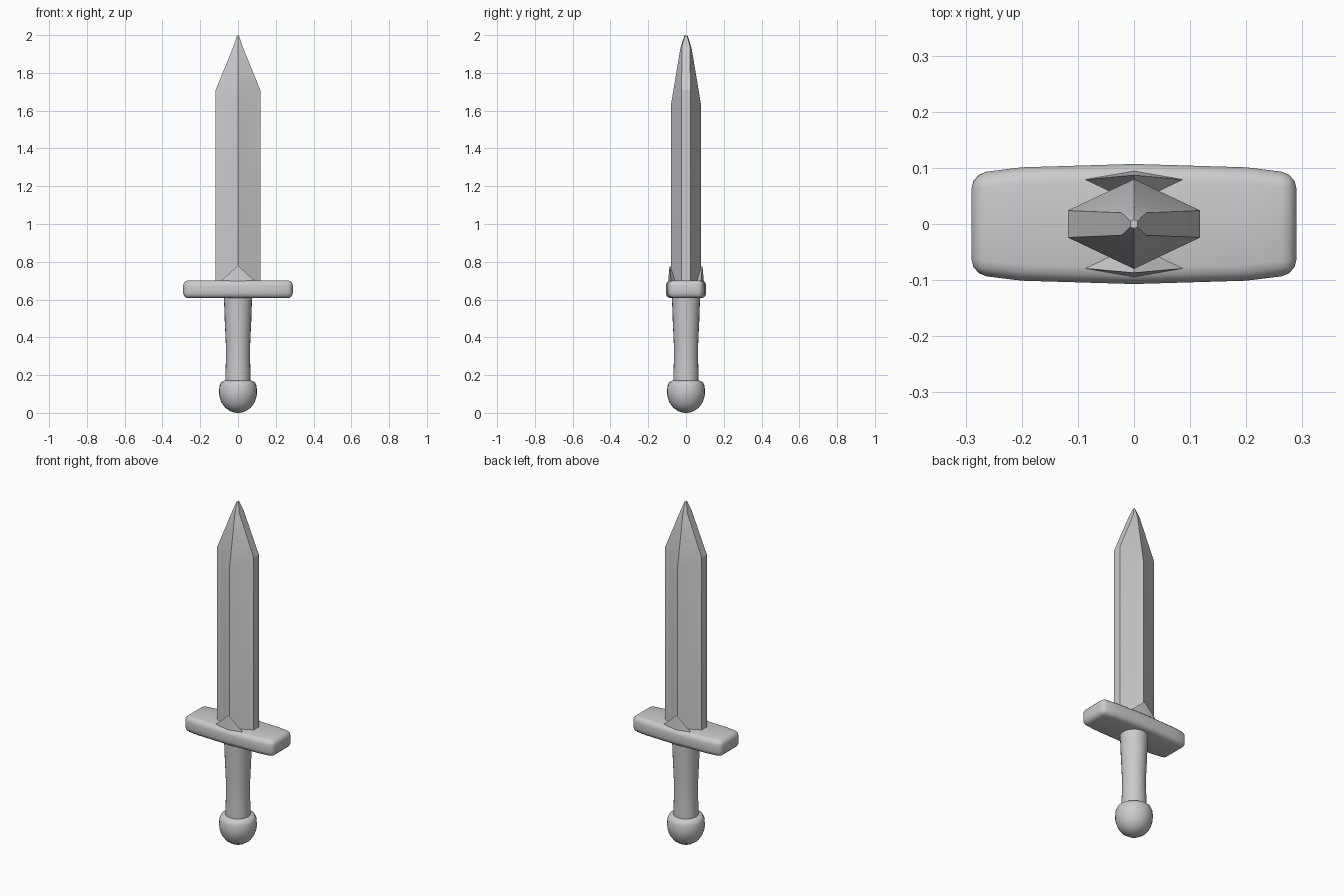
import bpy, bmesh, math
from mathutils import Vector

cube = bpy.data.objects.get("Cube")
if cube:
    bpy.data.objects.remove(cube, do_unlink=True)

GREY = (0.6, 0.6, 0.6, 1)
steel = bpy.data.materials.new("plain grey")
steel.use_nodes = True
steel.diffuse_color = GREY
steel.node_tree.nodes["Principled BSDF"].inputs["Base Color"].default_value = GREY


def finish(name, bm, angle=30, bevel=0, segments=2):
    bmesh.ops.recalc_face_normals(bm, faces=bm.faces)
    mesh = bpy.data.meshes.new(name)
    bm.to_mesh(mesh)
    bm.free()
    mesh.materials.append(steel)
    ob = bpy.data.objects.new(name, mesh)
    bpy.context.collection.objects.link(ob)
    bpy.ops.object.select_all(action='DESELECT')
    ob.select_set(True)
    bpy.context.view_layer.objects.active = ob
    if bevel:
        mod = ob.modifiers.new("soft edges", 'BEVEL')
        mod.width, mod.segments = bevel, segments
        mod.limit_method = 'ANGLE'
        bpy.ops.object.modifier_apply(modifier=mod.name)
    bpy.ops.object.shade_smooth_by_angle(angle=math.radians(angle))
    return ob


def loft(bm, rings):
    loops = [[bm.verts.new(p) for p in ring] for ring in rings]
    n = len(loops[0])
    for a, b in zip(loops, loops[1:]):
        for i in range(n):
            j = (i + 1) % n
            bm.faces.new((a[i], a[j], b[j], b[i]))
    bm.faces.new(loops[0][::-1])
    bm.faces.new(loops[-1])


def lathe(name, profile, angle, sides=24):
    bm = bmesh.new()
    rings = []
    for r, z in profile:
        turn = [math.tau * i / sides for i in range(sides)]
        rings.append([(r * math.cos(t), r * math.sin(t), z) for t in turn])
    loft(bm, rings)
    return finish(name, bm, angle)


# Blade: six-sided section with a central ridge and flat narrow edges
def blade_ring(half_width, edge, ridge, z_edge, z_ridge):
    w, e = half_width, edge
    return [(w, -e, z_edge), (w, e, z_edge), (0, ridge, z_ridge),
            (-w, e, z_edge), (-w, -e, z_edge), (0, -ridge, z_ridge)]


bm = bmesh.new()
loft(bm, [blade_ring(0.118, 0.024, 0.08, 0.65, 0.65),
          blade_ring(0.118, 0.024, 0.08, 1.71, 1.63),
          blade_ring(0.022, 0.02, 0.03, 1.945, 1.93),
          blade_ring(0.006, 0.005, 0.008, 1.995, 2.0)])
finish("blade", bm, 20)

# Pointed collars where the blade ridge meets the guard
for side, name in ((-1, "front_collar"), (1, "back_collar")):
    bm = bmesh.new()
    pts = [(-0.1, 0.078, 0.69), (0.1, 0.078, 0.69), (0, 0.095, 0.69),
           (0, 0.087, 0.78), (0, 0.03, 0.69)]
    for x, y, z in pts:
        bm.verts.new((x, y * side, z))
    bmesh.ops.convex_hull(bm, input=bm.verts)
    finish(name, bm, 20)

# Guard: soft bar, slightly fuller in the middle
bm = bmesh.new()
loft(bm, [[(x, y, z) for y, z in ((-d, 0.607), (d, 0.607), (d, 0.702), (-d, 0.702))]
          for x, d in ((-0.29, 0.09), (-0.2, 0.101), (0, 0.107), (0.2, 0.101), (0.29, 0.09))])
finish("guard", bm, 40, bevel=0.028, segments=3)

# Grip: slightly waisted handle
lathe("grip", [(0.066, 0.14), (0.066, 0.22), (0.063, 0.32), (0.066, 0.4),
               (0.07, 0.48), (0.072, 0.55), (0.076, 0.62)], 40)

# Pommel: rounded cup with a softened flat top
lathe("pommel", [(0.01, 0), (0.04, 0.008), (0.068, 0.027), (0.088, 0.055), (0.099, 0.09),
                 (0.101, 0.115), (0.098, 0.145), (0.09, 0.163), (0.072, 0.171)], 50)
